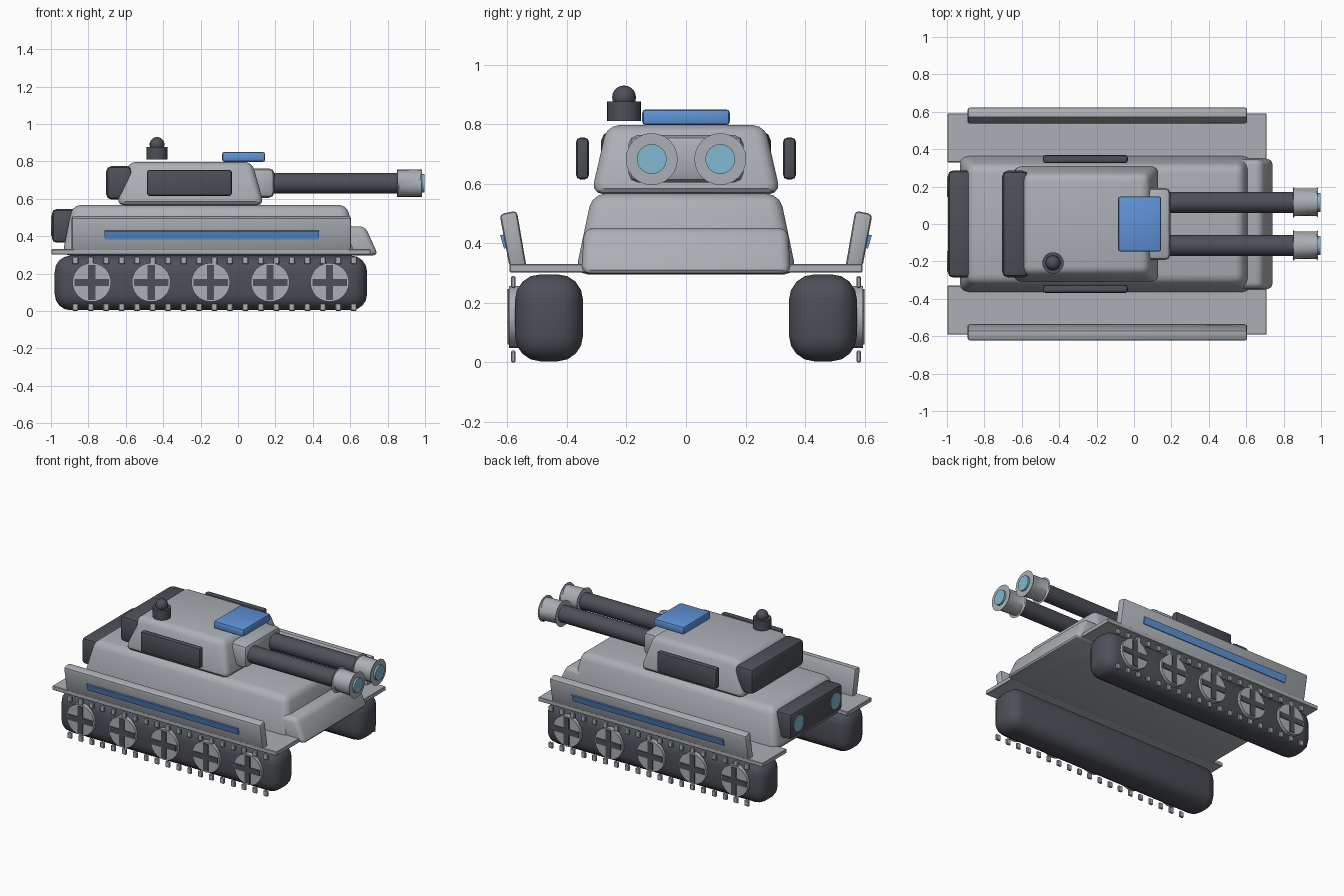
import bpy, bmesh, math
from mathutils import Matrix, Vector

if "Cube" in bpy.data.objects:
    bpy.data.objects.remove(bpy.data.objects["Cube"])


def material(name, rgb):
    m = bpy.data.materials.new(name)
    m.diffuse_color = (*rgb, 1)
    m.use_nodes = True
    m.node_tree.nodes["Principled BSDF"].inputs["Base Color"].default_value = m.diffuse_color
    return m


GREY = material("armour grey", (0.41, 0.435, 0.465))
DARK = material("dark gunmetal", (0.075, 0.08, 0.098))
BLUE = material("accent blue", (0.115, 0.29, 0.68))
LENS = material("lens cyan", (0.22, 0.48, 0.62))


def finish(name, bm, mat, bevel=0.0, segs=2, edges=None):
    if bevel:
        bmesh.ops.bevel(bm, geom=edges or bm.edges[:], offset=bevel, segments=segs,
                        profile=0.5, affect='EDGES', clamp_overlap=True)
    bmesh.ops.recalc_face_normals(bm, faces=bm.faces[:])
    me = bpy.data.meshes.new(name)
    bm.to_mesh(me)
    bm.free()
    ob = bpy.data.objects.new(name, me)
    bpy.context.collection.objects.link(ob)
    me.materials.append(mat)
    bpy.ops.object.select_all(action='DESELECT')
    ob.select_set(True)
    bpy.context.view_layer.objects.active = ob
    bpy.ops.object.shade_smooth_by_angle(angle=math.radians(32))
    return ob


def box(name, x, y, z, mat, bevel=0.0, segs=2, top_x=None, top_y=None):
    """Box from (min, max) ranges; the top can have its own x and y range."""
    bm = bmesh.new()
    bmesh.ops.create_cube(bm, size=1)
    for v in bm.verts:
        up = v.co.z > 0
        xr = top_x if up and top_x else x
        yr = top_y if up and top_y else y
        v.co = Vector((xr[v.co.x > 0], yr[v.co.y > 0], z[up]))
    return finish(name, bm, mat, bevel, segs)


def cylinder(name, axis, start, end, r, mat, bevel=0.0, sides=24):
    """Cylinder along axis 'X', 'Y' or 'Z' between two points."""
    a, b = Vector(start), Vector(end)
    bm = bmesh.new()
    bmesh.ops.create_cone(bm, cap_ends=True, segments=sides, radius1=r, radius2=r,
                          depth=(b - a).length)
    rims = [e for e in bm.edges if abs(e.verts[0].co.z - e.verts[1].co.z) < 1e-5]
    rot = {'X': Matrix.Rotation(math.pi / 2, 4, 'Y'),
           'Y': Matrix.Rotation(math.pi / 2, 4, 'X'), 'Z': Matrix()}[axis]
    bm.transform(Matrix.Translation((a + b) / 2) @ rot)
    return finish(name, bm, mat, bevel, 2, rims)


def prism(name, yz, x, mat, bevel=0.0):
    """Cross-section in the yz plane extruded along x."""
    bm = bmesh.new()
    bottom = bm.faces.new([bm.verts.new((x[0], y, z)) for y, z in yz])
    new = bmesh.ops.extrude_face_region(bm, geom=[bottom])["geom"]
    bmesh.ops.translate(bm, vec=(x[1] - x[0], 0, 0),
                        verts=[g for g in new if isinstance(g, bmesh.types.BMVert)])
    return finish(name, bm, mat, bevel)


def span(s, a, b):
    return tuple(sorted((s * a, s * b)))


# Hull with sloped sides, nose and rear light housing
box("hull", (-0.94, 0.635), (-0.372, 0.372), (0.295, 0.567), GREY, 0.045, 3,
    top_x=(-0.885, 0.585), top_y=(-0.315, 0.315))
box("hull_nose", (0.45, 0.75), (-0.352, 0.352), (0.297, 0.452), GREY, 0.03, 3,
    top_x=(0.45, 0.68), top_y=(-0.342, 0.342))
box("rear_housing", (-0.995, -0.86), (-0.285, 0.285), (0.365, 0.545), DARK, 0.025, 2)

# Turret, rear bustle, gun mantlet, hatch
box("turret", (-0.65, 0.14), (-0.318, 0.318), (0.565, 0.797), GREY, 0.04, 3,
    top_x=(-0.585, 0.075), top_y=(-0.265, 0.265))
box("turret_bustle", (-0.705, -0.565), (-0.285, 0.285), (0.595, 0.775), DARK, 0.03, 2)
box("gun_mantlet", (0.03, 0.195), (-0.193, 0.193), (0.605, 0.763), GREY, 0.03, 2)
box("roof_hatch", (-0.085, 0.145), (-0.147, 0.147), (0.797, 0.85), BLUE, 0.012, 2)

# Roof sensor
cylinder("sensor_base", 'Z', (-0.433, -0.208, 0.81), (-0.433, -0.208, 0.876), 0.057, DARK)
dome = bmesh.new()
bmesh.ops.create_uvsphere(dome, u_segments=16, v_segments=10, radius=0.04)
dome.transform(Matrix.Translation((-0.433, -0.208, 0.89)))
finish("sensor_dome", dome, DARK)

for s, side in ((-1, "right"), (1, "left")):
    # Twin guns
    y = s * 0.115
    cylinder(f"barrel_{side}", 'X', (0.15, y, 0.683), (0.87, y, 0.683), 0.056, DARK)
    cylinder(f"muzzle_{side}", 'X', (0.85, y, 0.683), (0.985, y, 0.683), 0.073, GREY, 0.014)
    cylinder(f"muzzle_lens_{side}", 'X', (0.97, y, 0.683), (0.998, y, 0.683), 0.05, LENS)
    # Rear lights and turret side panels
    cylinder(f"rear_light_{side}", 'X', (-1.0, s * 0.2, 0.455), (-0.98, s * 0.2, 0.455),
             0.055, LENS)
    box(f"turret_panel_{side}", (-0.487, -0.033), span(s, 0.326, 0.369), (0.615, 0.755),
        DARK, 0.014, 2)

    # Fender plate, leaning skirt, stripe
    box(f"fender_{side}", (-0.997, 0.708), span(s, 0.33, 0.592), (0.302, 0.33), GREY, 0.003, 1)
    prism(f"skirt_{side}", [(s * 0.535, 0.318), (s * 0.592, 0.318),
                            (s * 0.626, 0.498), (s * 0.568, 0.51)],
          (-0.89, 0.605), GREY, 0.014)
    prism(f"stripe_{side}", [(s * 0.595, 0.385), (s * 0.611, 0.383),
                             (s * 0.624, 0.428), (s * 0.605, 0.43)], (-0.715, 0.432), BLUE)

    # Track body
    box(f"track_{side}", (-0.98, 0.69), span(s, 0.346, 0.574), (0.004, 0.296), DARK, 0.085, 4)

    # Road wheels with dark crosses
    for i in range(5):
        x, z = -0.782 + i * 0.318, 0.153
        cylinder(f"wheel_{side}_{i + 1}", 'Y', (x, s * 0.56, z), (x, s * 0.594, z), 0.104, GREY)
        for hx, hz, part in ((0.093, 0.019, "bar"), (0.019, 0.093, "post")):
            box(f"wheel_{part}_{side}_{i + 1}", (x - hx, x + hx), span(s, 0.59, 0.6),
                (z - hz, z + hz), DARK)

    # Track lugs, upper and lower rows
    for i in range(19):
        x = -0.87 + i * 0.0827
        for z, row in ((0.0, "lower"), (0.25, "upper")):
            box(f"lug_{row}_{side}_{i + 1}", (x - 0.016, x + 0.016), span(s, 0.572, 0.588),
                (z, z + 0.04), GREY, 0.004, 1)
